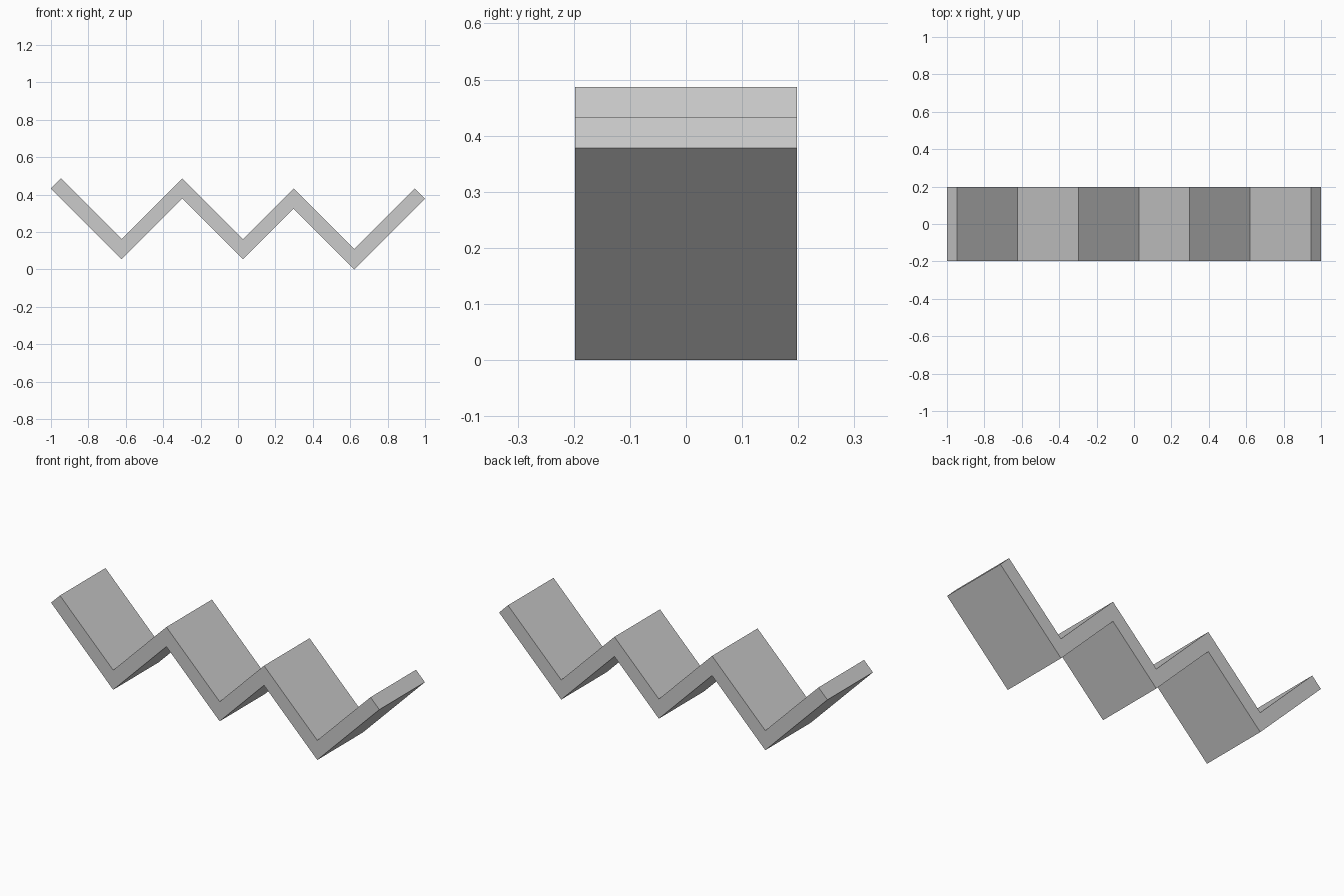
import bpy
from math import radians, sqrt

if "Cube" in bpy.data.objects:
    bpy.data.objects.remove(bpy.data.objects["Cube"])

A = 0.3243   # plank length projected on x
B = 0.054    # plank thickness projected on x
DEPTH = 0.396


def plank(name, x, z, down):
    """Box tilted 45 degrees; (x, z) is its left-hand starting corner."""
    s = -1 if down else 1
    centre = (x + (A + B) / 2, 0, z + s * (A - B) / 2)
    bpy.ops.mesh.primitive_cube_add(size=1, location=centre,
                                    rotation=(0, radians(-45 * s), 0))
    ob = bpy.context.object
    ob.name = name
    ob.scale = (A * sqrt(2), DEPTH, B * sqrt(2))


# Zigzag of planks butted at right angles, alternately falling and rising
heights = [A + 2 * B, 2 * B, A + 2 * B, 2 * B, A, 2 * B]
for i, z in enumerate(heights):
    down = i % 2 == 0
    plank(f"{'falling' if down else 'rising'}_plank_{i // 2 + 1}",
          -1 + i * A, z, down)
